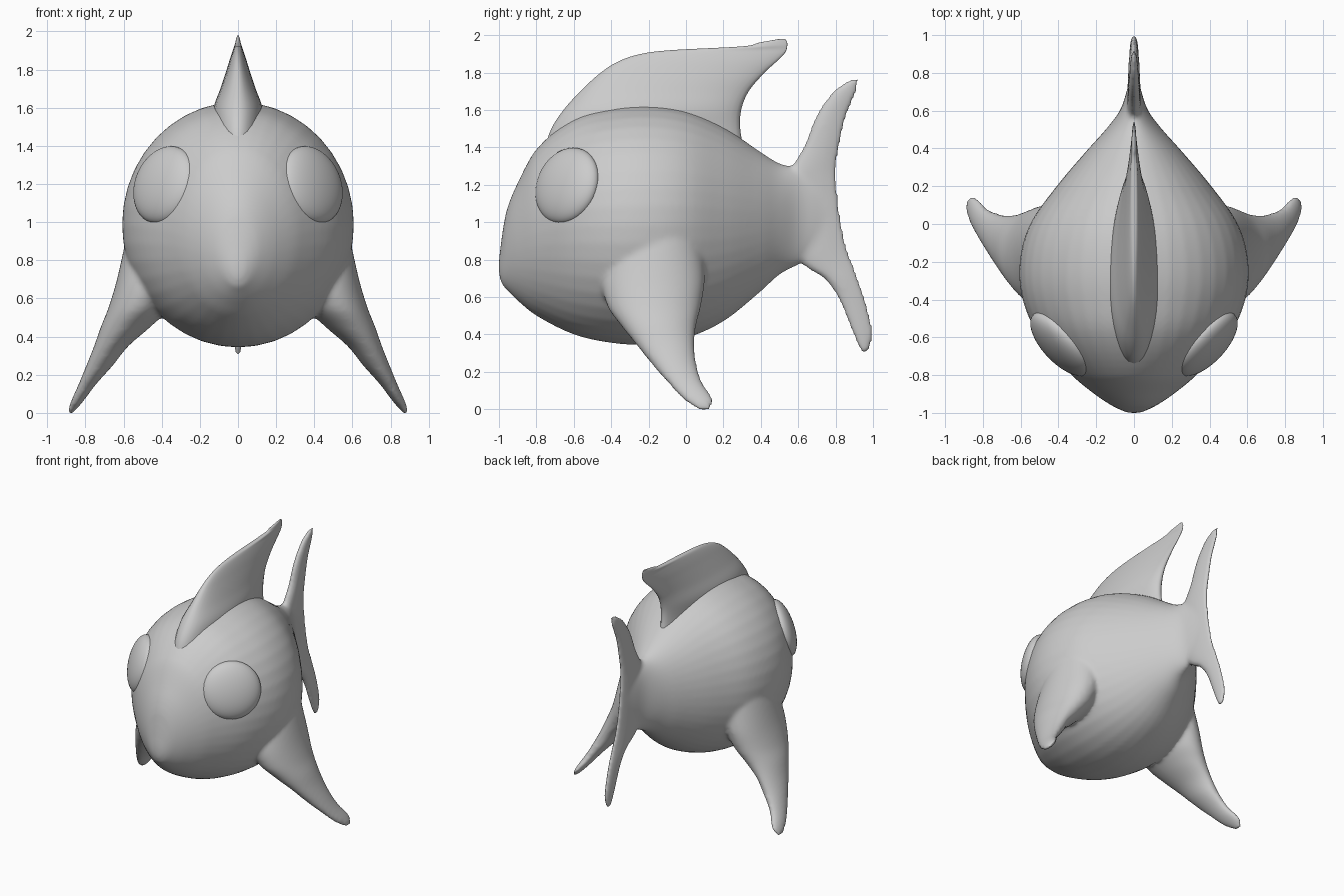
import bpy, bmesh, math
from mathutils import Vector, Matrix

old = bpy.data.objects.get("Cube")
if old:
    bpy.data.objects.remove(old, do_unlink=True)

grey = bpy.data.materials.new("light_grey")
grey.use_nodes = True
colour = (0.6, 0.6, 0.6, 1)
grey.diffuse_color = colour
grey.node_tree.nodes["Principled BSDF"].inputs["Base Color"].default_value = colour


def smooth_stations(stations, steps=5):
    """Fill in stations with a curve whose slopes respect uneven spacing."""
    pts = [Vector(s) for s in stations]
    last = len(pts) - 1

    def slope(i):
        a, b = max(i - 1, 0), min(i + 1, last)
        return (pts[b] - pts[a]) / (pts[b][0] - pts[a][0])

    out = []
    for i in range(last):
        p, q = pts[i], pts[i + 1]
        gap = q[0] - p[0]
        m, n = slope(i) * gap, slope(i + 1) * gap
        for k in range(steps):
            t = k / steps
            out.append(p * (2*t**3 - 3*t*t + 1) + m * (t**3 - 2*t*t + t)
                       + q * (3*t*t - 2*t**3) + n * (t**3 - t*t))
    return out + [pts[last]]


def loft(bm, stations, ring_point, sides=40):
    """Skin rings through the stations and cap both ends."""
    rings = []
    for s in smooth_stations(stations):
        angles = [2 * math.pi * k / sides for k in range(sides)]
        rings.append([bm.verts.new(ring_point(s, a)) for a in angles])
    for lower, upper in zip(rings, rings[1:]):
        for k in range(sides):
            j = (k + 1) % sides
            bm.faces.new((lower[k], lower[j], upper[j], upper[k]))
    bm.faces.new(rings[0])
    bm.faces.new(rings[-1])


def finish(bm, name):
    bmesh.ops.recalc_face_normals(bm, faces=bm.faces)
    for f in bm.faces:
        f.smooth = True
    mesh = bpy.data.meshes.new(name)
    bm.to_mesh(mesh)
    bm.free()
    mesh.materials.append(grey)
    obj = bpy.data.objects.new(name, mesh)
    bpy.context.collection.objects.link(obj)
    return obj


def body_ring(s, a):
    y, top, bottom, half = s
    return (half * math.cos(a), y,
            (top + bottom) / 2 + (top - bottom) / 2 * math.sin(a))


def fin_ring(s, a):
    # thicker toward the leading edge
    z, front, back, half = s
    return (half * math.sin(a) * (1 - 0.25 * math.cos(a)),
            (front + back) / 2 + (back - front) / 2 * math.cos(a), z)


# Body: y, top, bottom, half width
body = [
    (-1.0, 0.80, 0.72, 0.03), (-0.985, 0.92, 0.67, 0.07),
    (-0.96, 1.06, 0.64, 0.12), (-0.9, 1.21, 0.58, 0.21),
    (-0.8, 1.39, 0.50, 0.33), (-0.6, 1.555, 0.40, 0.50),
    (-0.4, 1.615, 0.355, 0.59), (-0.2, 1.63, 0.345, 0.605),
    (0.0, 1.60, 0.38, 0.55), (0.2, 1.51, 0.47, 0.41),
    (0.4, 1.375, 0.63, 0.24), (0.5, 1.315, 0.72, 0.15),
    (0.6, 1.29, 0.77, 0.075), (0.7, 1.25, 0.82, 0.04),
    (0.78, 1.18, 0.88, 0.02)]

# Tail: z, leading y, trailing y, half thickness
tail = [
    (0.30, 0.94, 0.97, 0.012), (0.34, 0.92, 0.99, 0.018),
    (0.42, 0.885, 1.0, 0.022), (0.6, 0.81, 0.957, 0.026),
    (0.7, 0.735, 0.92, 0.03), (0.76, 0.64, 0.9, 0.032),
    (0.85, 0.56, 0.865, 0.035), (1.05, 0.52, 0.825, 0.035),
    (1.25, 0.53, 0.805, 0.035), (1.33, 0.585, 0.81, 0.033),
    (1.42, 0.635, 0.825, 0.03), (1.57, 0.695, 0.86, 0.026),
    (1.7, 0.785, 0.915, 0.02), (1.765, 0.875, 0.925, 0.012)]

# Side fins: z, centre x, leading y, trailing y, half thickness
side_fin = [
    (-0.005, 0.882, 0.07, 0.125, 0.012), (0.05, 0.85, -0.01, 0.145, 0.03),
    (0.15, 0.79, -0.105, 0.085, 0.046), (0.25, 0.725, -0.19, 0.055, 0.07),
    (0.35, 0.665, -0.27, 0.045, 0.09), (0.45, 0.59, -0.35, 0.055, 0.13),
    (0.55, 0.52, -0.42, 0.08, 0.16), (0.7, 0.46, -0.45, 0.1, 0.175),
    (0.95, 0.39, -0.4, 0.08, 0.19)]

bm = bmesh.new()
loft(bm, body, body_ring)
loft(bm, tail, fin_ring)
for side in (1, -1):
    def side_ring(s, a):
        z, x, front, back, half = s
        return (side * (x + half * math.sin(a)),
                (front + back) / 2 + (back - front) / 2 * math.cos(a), z)
    loft(bm, side_fin, side_ring)
fish = finish(bm, "body_with_side_fins_and_tail")

# Melt the lofts into one soft skin
remesh = fish.modifiers.new("fuse", 'REMESH')
remesh.mode = 'VOXEL'
remesh.voxel_size = 0.014
remesh.use_smooth_shade = True
soften = fish.modifiers.new("soften", 'SMOOTH')
soften.factor = 0.5
soften.iterations = 9

# Back fin: z, leading y, trailing y, half thickness
back_fin = [
    (1.38, -0.76, 0.31, 0.13), (1.5, -0.72, 0.29, 0.13),
    (1.6, -0.655, 0.295, 0.125), (1.7, -0.565, 0.335, 0.09),
    (1.8, -0.455, 0.42, 0.058), (1.86, -0.36, 0.485, 0.04),
    (1.9, -0.24, 0.525, 0.027), (1.92, -0.08, 0.537, 0.02),
    (1.94, 0.3, 0.541, 0.014), (1.96, 0.39, 0.541, 0.01),
    (1.98, 0.5, 0.53, 0.004)]
bm = bmesh.new()
loft(bm, back_fin, fin_ring)
finish(bm, "back_fin")

# Eyes: shallow domes lying on the cheeks
for side, name in ((1, "left_eye"), (-1, "right_eye")):
    outward = Vector((side * 0.70, -0.66, 0.27)).normalized()
    along = Vector((0, 0, 1)).cross(outward).normalized()
    up = outward.cross(along)
    turn = Matrix((along, up, outward)).transposed().to_4x4()
    place = Matrix.Translation((side * 0.385, -0.635, 1.195))
    bm = bmesh.new()
    bmesh.ops.create_uvsphere(
        bm, u_segments=40, v_segments=24, radius=1,
        matrix=place @ turn @ Matrix.Diagonal((0.215, 0.21, 0.085, 1)))
    finish(bm, name)
